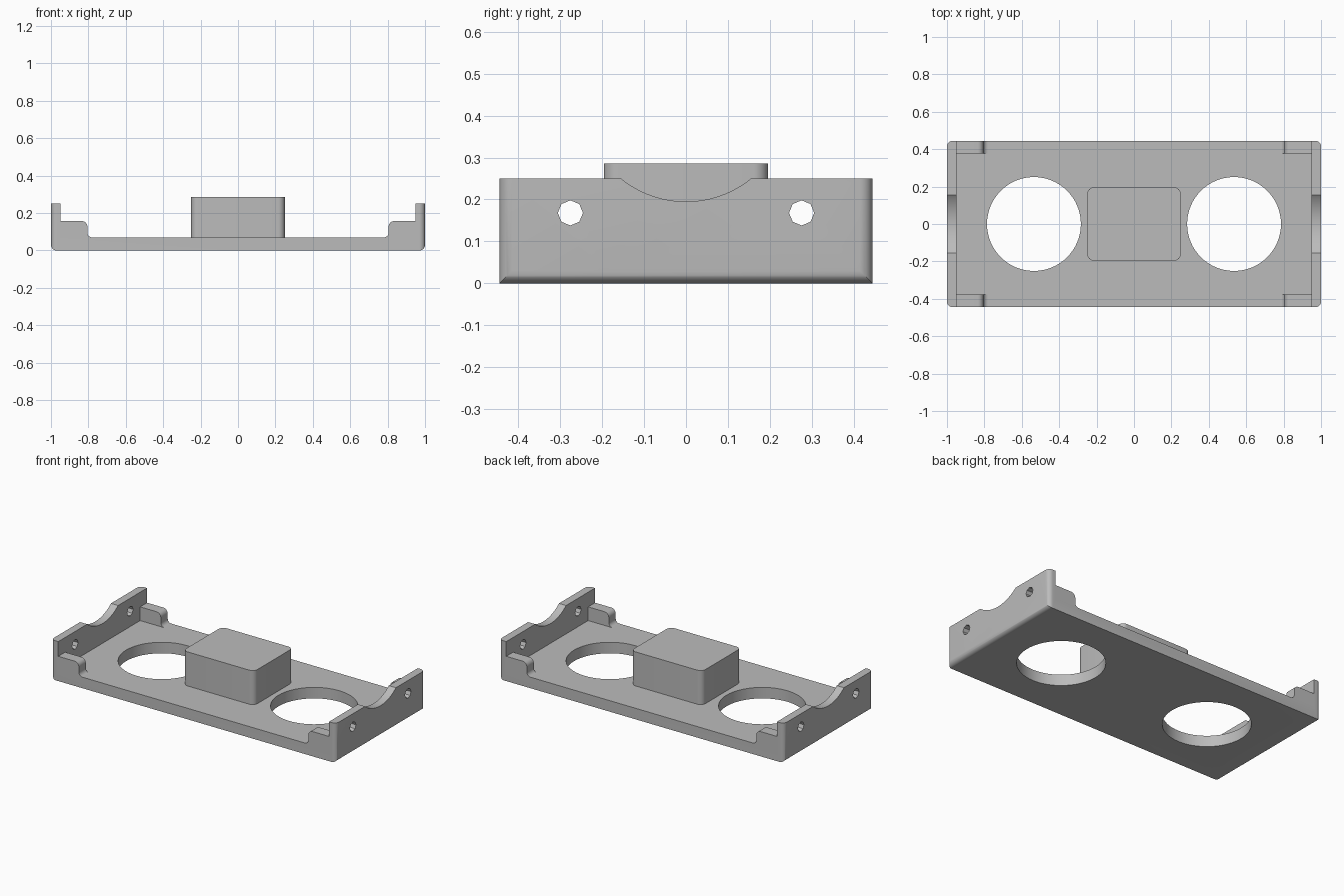
import bpy, bmesh
from math import sin, cos, pi, radians
from mathutils import Vector

cube = bpy.data.objects.get("Cube")
if cube:
    bpy.data.objects.remove(cube, do_unlink=True)

grey = bpy.data.materials.new("plain grey")
grey.use_nodes = True
COLOUR = (0.5, 0.5, 0.5, 1)
grey.diffuse_color = COLOUR
grey.node_tree.nodes["Principled BSDF"].inputs["Base Color"].default_value = COLOUR

HALF_X, HALF_Y = 1.0, 0.445
FLOOR, WALL_TOP, WALL_IN = 0.07, 0.25, 0.95


def arc(cx, cy, r, start, end, n=8):
    """Points along an arc, angles in degrees."""
    angles = [radians(start + (end - start) * i / n) for i in range(n + 1)]
    return [(cx + r * cos(a), cy + r * sin(a)) for a in angles]


def rounded_rect(hx, hy, r):
    corners = ((1, 1, 0), (-1, 1, 90), (-1, -1, 180), (1, -1, 270))
    return [p for sx, sy, a in corners
            for p in arc(sx * (hx - r), sy * (hy - r), r, a, a + 90)]


def prism(name, outline, axis, low, high):
    """Extrude a 2D outline along x, y or z."""
    place = {"x": lambda a, b, d: (d, a, b),
             "y": lambda a, b, d: (a, d, b),
             "z": lambda a, b, d: (a, b, d)}[axis]
    bm = bmesh.new()
    face = bm.faces.new([bm.verts.new(place(a, b, low)) for a, b in outline])
    moved = bmesh.ops.extrude_face_region(bm, geom=[face])["geom"]
    shift = Vector(place(0, 0, high - low))
    bmesh.ops.translate(bm, vec=shift,
                        verts=[v for v in moved if isinstance(v, bmesh.types.BMVert)])
    bmesh.ops.recalc_face_normals(bm, faces=bm.faces)
    mesh = bpy.data.meshes.new(name)
    bm.to_mesh(mesh)
    bm.free()
    mesh.materials.append(grey)
    obj = bpy.data.objects.new(name, mesh)
    bpy.context.collection.objects.link(obj)
    return obj


def smooth(obj):
    bpy.ops.object.select_all(action="DESELECT")
    obj.select_set(True)
    bpy.context.view_layer.objects.active = obj
    bpy.ops.object.shade_smooth_by_angle(angle=radians(30))


def combine(target, tool, operation):
    """Apply a boolean and remove the helper."""
    mod = target.modifiers.new(operation, "BOOLEAN")
    mod.operation, mod.solver, mod.object = operation, "EXACT", tool
    tool.hide_render = True
    bpy.context.view_layer.objects.active = target
    bpy.ops.object.modifier_apply(modifier=mod.name)
    bpy.data.objects.remove(tool, do_unlink=True)


# Tray: floor and end walls in one profile, bottom end edges rounded
R = 0.03
right = arc(HALF_X - R, R, R, -90, 0) + [
    (HALF_X, WALL_TOP), (WALL_IN, WALL_TOP), (WALL_IN, FLOOR)]
tray = prism("tray", right + [(-x, z) for x, z in reversed(right)],
             "y", -HALF_Y - 0.02, HALF_Y + 0.02)

# Rounded vertical corners
combine(tray, prism("plan", rounded_rect(HALF_X, HALF_Y, R), "z", -0.1, 0.4), "INTERSECT")

# Two large round openings in the floor
for side in (-1, 1):
    opening = prism("opening", arc(side * 0.535, 0, 0.251, 0, 360, 64)[:-1], "z", -0.1, 0.2)
    combine(tray, opening, "DIFFERENCE")

# Curved scoop in the end walls and small eight-sided screw holes
scoop = prism("scoop", arc(0, 0.441, 0.246, 0, 360, 80)[:-1], "x", -1.1, 1.1)
combine(tray, scoop, "DIFFERENCE")
for side in (-1, 1):
    hole = prism("screw_hole", arc(side * 0.276, 0.168, R, 0, 360)[:-1], "x", -1.1, 1.1)
    combine(tray, hole, "DIFFERENCE")
smooth(tray)

# Corner lips with a rounded shoulder and a fillet into the floor
LIP_X, LIP_TOP, LIP_Y, FILLET = 0.805, 0.157, 0.376, 0.025
lip = ([(WALL_IN, FLOOR), (WALL_IN, LIP_TOP)]
       + arc(LIP_X + R, LIP_TOP - R, R, 90, 180)
       + arc(LIP_X - FILLET, FLOOR + FILLET, FILLET, 0, -90))
for sx, x_name in ((1, "left"), (-1, "right")):
    for sy, y_name in ((-1, "front"), (1, "back")):
        low, high = sorted((sy * LIP_Y, sy * HALF_Y))
        smooth(prism(f"{y_name}_{x_name}_lip", [(sx * x, z) for x, z in lip], "y", low, high))

# Raised centre block
smooth(prism("centre_block", rounded_rect(0.25, 0.196, 0.035), "z", FLOOR, 0.286))
